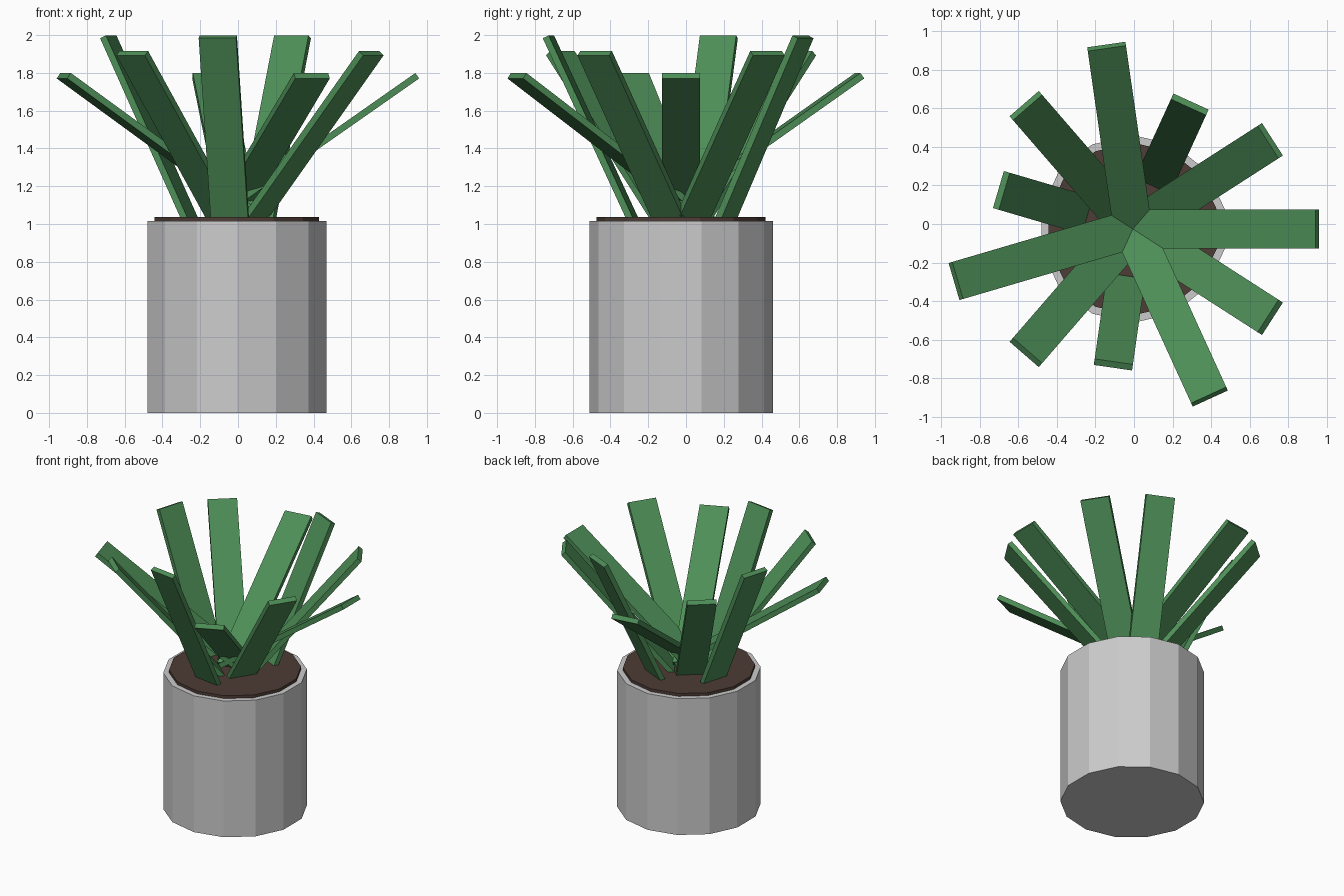
import bpy, math
from mathutils import Matrix

if "Cube" in bpy.data.objects:
    bpy.data.objects.remove(bpy.data.objects["Cube"])

CENTRE = Matrix.Translation((-0.006, -0.026, 0))


def material(name, rgb):
    m = bpy.data.materials.new(name)
    m.diffuse_color = (*rgb, 1)
    m.use_nodes = True
    m.node_tree.nodes["Principled BSDF"].inputs["Base Color"].default_value = m.diffuse_color
    return m


def finish(obj, name, mat=None):
    obj.name = name
    if mat:
        obj.data.materials.append(mat)


def prism(name, radius, z0, z1, mat=None):
    bpy.ops.mesh.primitive_cylinder_add(vertices=14, radius=radius, depth=z1 - z0)
    obj = bpy.context.object
    obj.matrix_world = CENTRE @ Matrix.Translation((0, 0, (z0 + z1) / 2))
    finish(obj, name, mat)


soil_mat = material("soil_brown", (0.075, 0.045, 0.035))
leaf_mat = material("leaf_green", (0.075, 0.27, 0.095))

# Faceted pot and the soil disc raised slightly above its rim
prism("pot", 0.486, 0.0, 1.016)
prism("soil", 0.447, 0.96, 1.037, soil_mat)

# Ring of flat blade leaves, cycling through three tilts
COUNT = 11
TILTS = (55, 40, 25)
for i in range(COUNT):
    bpy.ops.mesh.primitive_cube_add(size=1)
    leaf = bpy.context.object
    leaf.data.transform(Matrix.Diagonal((0.035, 0.2, 1.238, 1)))
    leaf.matrix_world = (CENTRE
                         @ Matrix.Rotation(2 * math.pi * i / COUNT, 4, 'Z')
                         @ Matrix.Translation((0.448, 0, 1.43))
                         @ Matrix.Rotation(math.radians(TILTS[i % 3]), 4, 'Y'))
    finish(leaf, f"leaf_{i + 1}", leaf_mat)
